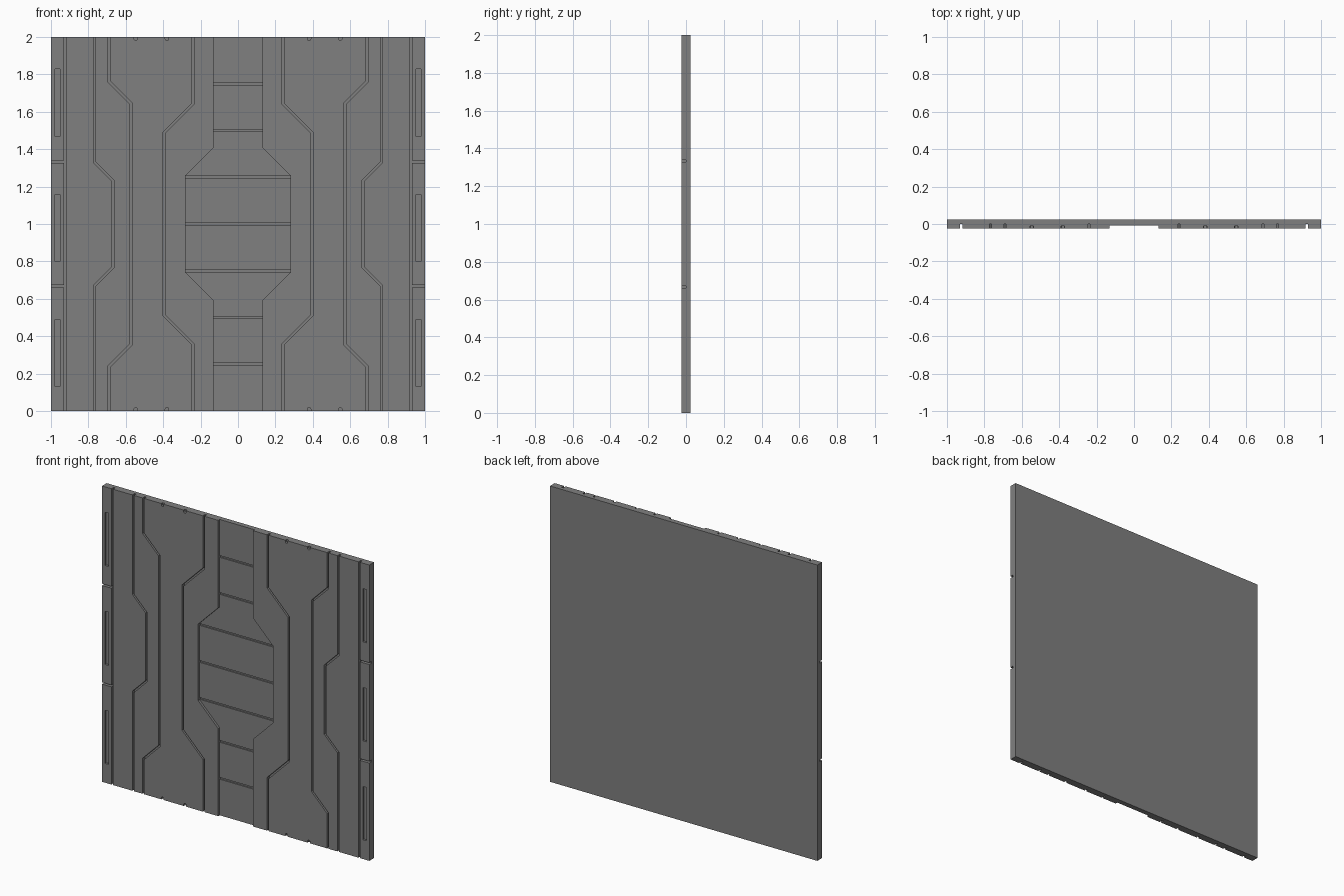
import bpy, bmesh, math

if "Cube" in bpy.data.objects:
    bpy.data.objects.remove(bpy.data.objects["Cube"])

FRONT, FLOOR, BACK = -0.025, 0.0, 0.025   # y levels: face, groove floor, rear
RECESS, SHALLOW = -0.009, -0.011          # central recess face, notch floor
HALF_GROOVE = 0.006

metal = bpy.data.materials.new("grey_metal")
metal.diffuse_color = (0.216, 0.216, 0.216, 1)
metal.use_nodes = True
metal.node_tree.nodes["Principled BSDF"].inputs["Base Color"].default_value = metal.diffuse_color


def finish(name, bm, mirror=False):
    bmesh.ops.recalc_face_normals(bm, faces=bm.faces)
    mesh = bpy.data.meshes.new(name)
    bm.to_mesh(mesh)
    bm.free()
    mesh.materials.append(metal)
    ob = bpy.data.objects.new(name, mesh)
    bpy.context.collection.objects.link(ob)
    if mirror:
        mod = ob.modifiers.new("mirror", 'MIRROR')
        mod.use_mirror_merge = False


def add_prism(bm, outline, y0, y1):
    """Extrude an (x, z) outline from y0 to y1."""
    face = bm.faces.new([bm.verts.new((x, y0, z)) for x, z in outline])
    ext = bmesh.ops.extrude_face_region(bm, geom=[face])['geom']
    for v in ext:
        if isinstance(v, bmesh.types.BMVert):
            v.co.y = y1
    bm.faces.ensure_lookup_table()


def edge_line(x_end, x_mid, z1, d=0.0):
    """Stepped line from top to bottom with 45 degree jogs, shifted sideways by d."""
    s = 1 if x_mid > x_end else -1
    shift = s * d * (math.sqrt(2) - 1)
    za, zb = z1 + shift, z1 - abs(x_mid - x_end) + shift
    top = [(x_end + d, 2.0), (x_end + d, za), (x_mid + d, zb)]
    return top + [(x, 2.0 - z) for x, z in reversed(top)]


def notch(x, top):
    """Rounded notch outline cut into the top or bottom edge, left to right."""
    r, straight = 0.009, 0.01
    pts = [(x - r, 0)] + [(x - r * math.cos(a), straight + r * math.sin(a))
                          for a in [math.pi * i / 6 for i in range(7)]] + [(x + r, 0)]
    return [(px, 2 - pz if top else pz) for px, pz in pts]


CENTRE = (0.131, 0.281, 1.408)
INNER = (0.240, 0.396, 1.644)
MIDDLE = (0.690, 0.572, 1.762)
OUTER = (0.767, 0.668, 1.330)
g = HALF_GROOVE

# backing plate
bm = bmesh.new()
add_prism(bm, [(-1, 0), (1, 0), (1, 2), (-1, 2)], FLOOR, BACK)
finish("backing_plate", bm)

# raised plates separated by the stepped grooves
strips = {
    "centre_surround": (edge_line(*CENTRE), edge_line(*INNER, -g)),
    "stepped_strip": (edge_line(*MIDDLE, g), edge_line(*OUTER, -g)),
    "outer_plate": (edge_line(*OUTER, g), [(0.918, 2), (0.918, 0)]),
}
for name, (left, right) in strips.items():
    bm = bmesh.new()
    add_prism(bm, left + right[::-1], FRONT, FLOOR)
    finish(name, bm, True)

# wide plate with rounded notches at top and bottom
left, right = edge_line(*INNER, g), edge_line(*MIDDLE, -g)
bm = bmesh.new()
add_prism(bm, left + right[::-1], SHALLOW, FLOOR)
bottom = notch(0.38, False) + notch(0.547, False)
top = notch(0.38, True) + notch(0.547, True)
add_prism(bm, left + bottom + right[::-1] + top[::-1], FRONT, SHALLOW)
finish("wide_plate", bm, True)

# recessed centre panels, split by cross grooves every quarter unit
xe, xm, z1 = CENTRE
z2 = z1 - (xm - xe)


def half_width(z):
    h = abs(z - 1) + 1
    return min(xm, max(xe, xe + z1 - h))


bm = bmesh.new()
for i in range(8):
    lo = 0.25 * i + (g if i else 0)
    hi = 0.25 * (i + 1) - (g if i < 7 else 0)
    zs = [lo] + [z for z in sorted((z1, z2, 2 - z1, 2 - z2)) if lo < z < hi] + [hi]
    side = [(half_width(z), z) for z in zs]
    add_prism(bm, side + [(-x, z) for x, z in reversed(side)], RECESS, FLOOR)
finish("recessed_centre_panels", bm)

# side rails: three blocks per side, each with a sunken slot
bm = bmesh.new()
for i in range(3):
    lo = 2 / 3 * i + (g if i else 0)
    hi = 2 / 3 * (i + 1) - (g if i < 2 else 0)
    mid = 0.31 + 0.669 * i

    def ring(xa, xb, za, zb, y):
        return [bm.verts.new((x, y, z)) for x, z in ((xa, za), (xb, za), (xb, zb), (xa, zb))]

    rings = [ring(0.93, 1, lo, hi, FLOOR), ring(0.93, 1, lo, hi, FRONT),
             ring(0.951, 0.978, mid - 0.18, mid + 0.18, FRONT),
             ring(0.951, 0.978, mid - 0.18, mid + 0.18, SHALLOW)]
    for a, b in zip(rings, rings[1:]):
        for k in range(4):
            n = (k + 1) % 4
            bm.faces.new((a[k], a[n], b[n], b[k]))
    bm.faces.new(rings[0])
    bm.faces.new(rings[3])
finish("side_rails", bm, True)
